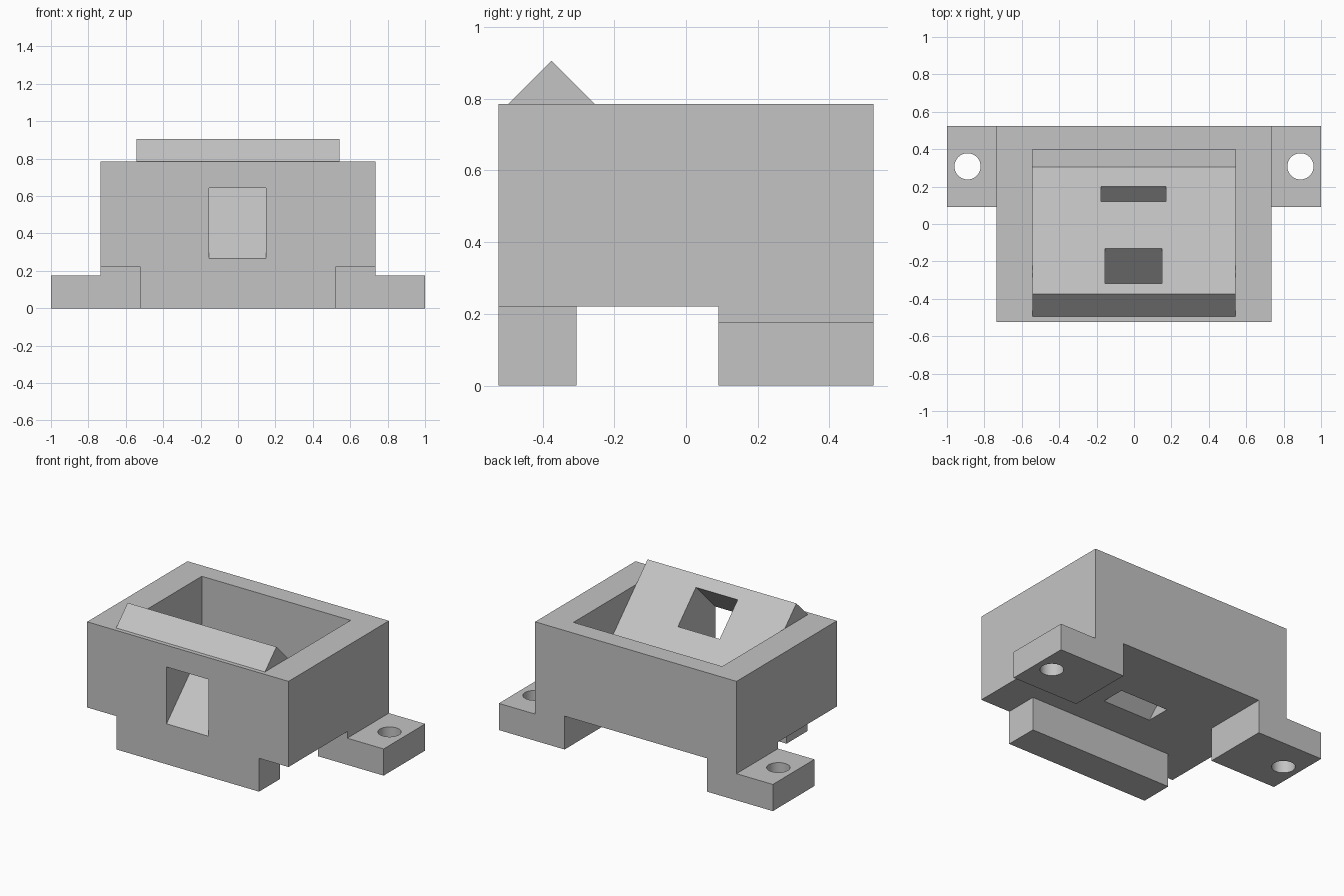
import bpy
import bmesh
from math import radians

default_cube = bpy.data.objects.get("Cube")
if default_cube:
    bpy.data.objects.remove(default_cube, do_unlink=True)

grey = bpy.data.materials.new("plain_grey")
grey.use_nodes = True
GREY = (0.55, 0.55, 0.55, 1)
grey.diffuse_color = GREY
grey.node_tree.nodes["Principled BSDF"].inputs["Base Color"].default_value = GREY


def prism(name, profile, start, end, axis="x"):
    """Extrude a (y, z) profile along x, or an (x, z) profile along y."""
    bm = bmesh.new()
    place = (lambda u, v, d: (d, u, v)) if axis == "x" else (lambda u, v, d: (u, d, v))
    face = bm.faces.new([bm.verts.new(place(u, v, start)) for u, v in profile])
    extruded = bmesh.ops.extrude_face_region(bm, geom=[face])["geom"]
    shift = place(0, 0, end - start)
    verts = [g for g in extruded if isinstance(g, bmesh.types.BMVert)]
    bmesh.ops.translate(bm, verts=verts, vec=shift)
    bmesh.ops.recalc_face_normals(bm, faces=bm.faces)
    mesh = bpy.data.meshes.new(name)
    bm.to_mesh(mesh)
    bm.free()
    mesh.materials.append(grey)
    obj = bpy.data.objects.new(name, mesh)
    bpy.context.collection.objects.link(obj)
    return obj


def rect(u0, u1, v0, v1):
    return [(u0, v0), (u1, v0), (u1, v1), (u0, v1)]


def combine(target, tool, operation):
    mod = target.modifiers.new(tool.name, "BOOLEAN")
    mod.operation = operation
    mod.solver = "EXACT"
    mod.object = tool
    bpy.context.view_layer.objects.active = target
    bpy.ops.object.modifier_apply(modifier=mod.name)
    bpy.data.objects.remove(tool, do_unlink=True)


HALF_DEPTH, BASE, TOP = 0.523, 0.22, 0.785
POCKET, SIDE, FOOT = 0.543, 0.735, 0.52
FLOOR = BASE + 0.006

# Middle of the block: ridge, sloping ramp, pocket floor and back wall
section = [(-HALF_DEPTH, BASE), (HALF_DEPTH, BASE), (HALF_DEPTH, TOP), (0.398, TOP),
           (0.398, FLOOR), (0.53 - FLOOR, FLOOR), (-0.375, 0.905),
           (-0.495, TOP), (-HALF_DEPTH, TOP)]
block = prism("mounting_block", section, -POCKET, POCKET)

# Side walls
for s in (-1, 1):
    wall = prism("side_wall", rect(-HALF_DEPTH, HALF_DEPTH, BASE, TOP), s * POCKET, s * SIDE)
    combine(block, wall, "UNION")

# Front foot bar
combine(block, prism("front_foot", rect(-HALF_DEPTH, -0.306, 0, BASE), -FOOT, FOOT), "UNION")

# Rear feet with stepped mounting lugs and screw holes
for s in (-1, 1):
    step = [(FOOT, 0), (1, 0), (1, 0.176), (SIDE, 0.176), (SIDE, BASE), (FOOT, BASE)]
    foot = prism("rear_foot", [(s * x, z) for x, z in step], 0.09, HALF_DEPTH, "y")
    combine(block, foot, "UNION")
    bpy.ops.mesh.primitive_cylinder_add(vertices=48, radius=0.07, depth=0.6,
                                        location=(s * 0.89, 0.308, 0.1))
    combine(block, bpy.context.object, "DIFFERENCE")

# Slanted channels through the ramp: front window and underside slot
upper = [(-0.6, 0.19), (-0.6, 0.565), (-0.2, 0.965), (0, 0.79)]
lower = [(-0.03, 0.1), (-0.19, 0.1), (0.22, 0.51), (0.3, 0.43)]
combine(block, prism("window_cutter", upper, -0.155, 0.15), "DIFFERENCE")
combine(block, prism("slot_cutter", lower, -0.177, 0.172), "DIFFERENCE")

# Merge flat faces and keep edges sharp
bm = bmesh.new()
bm.from_mesh(block.data)
bmesh.ops.remove_doubles(bm, verts=bm.verts, dist=0.0001)
bmesh.ops.dissolve_limit(bm, angle_limit=radians(1), verts=bm.verts, edges=bm.edges)
bm.to_mesh(block.data)
bm.free()
block.data.materials.clear()
block.data.materials.append(grey)
bpy.ops.object.select_all(action="DESELECT")
block.select_set(True)
bpy.context.view_layer.objects.active = block
bpy.ops.object.shade_smooth_by_angle(angle=radians(30))
